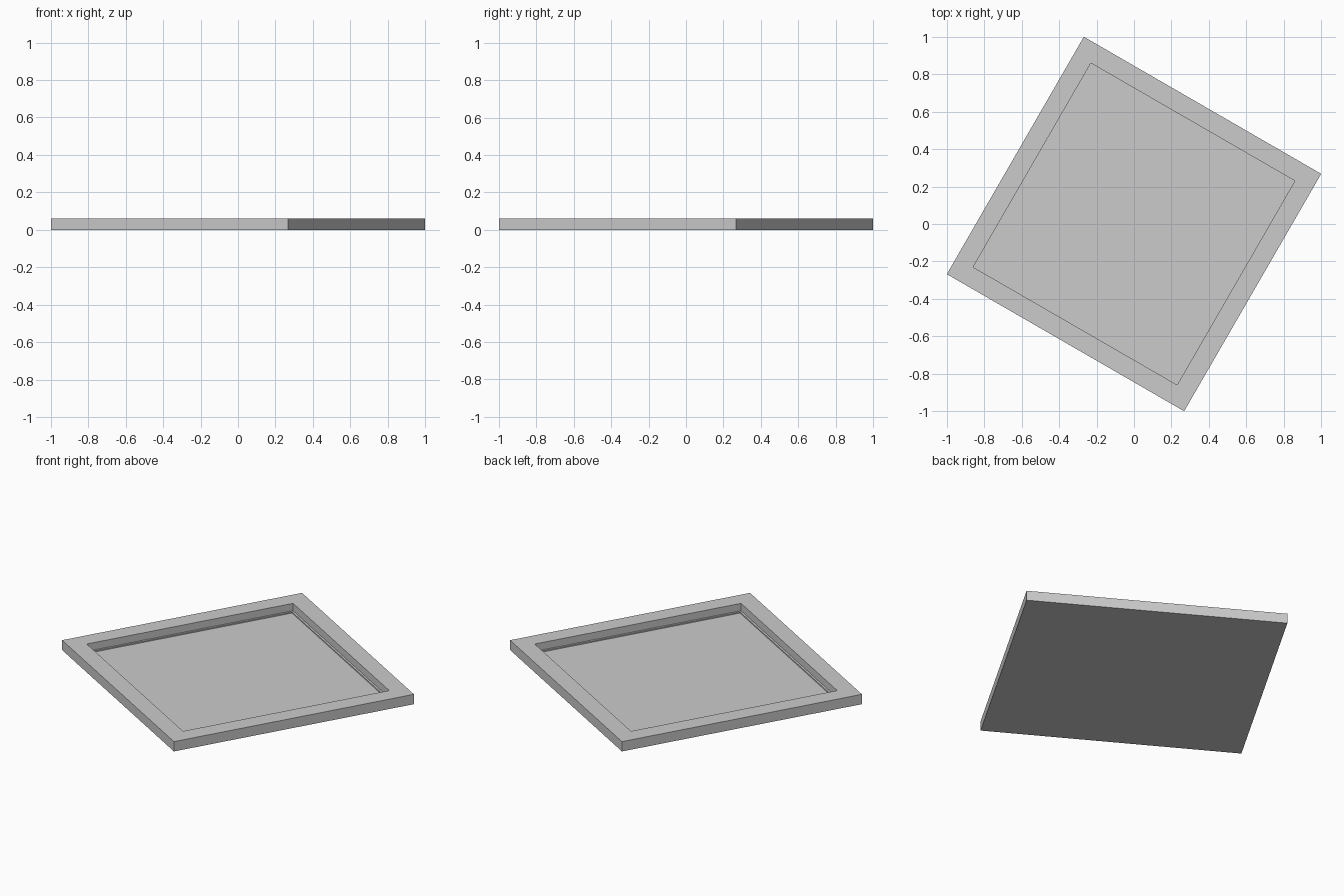
import bpy, bmesh
from math import radians
from mathutils import Matrix

cube = bpy.data.objects.get("Cube")
if cube:
    bpy.data.objects.remove(cube, do_unlink=True)

grey = bpy.data.materials.new("plain grey")
grey.use_nodes = True
colour = (0.6, 0.6, 0.6, 1)
grey.diffuse_color = colour
grey.node_tree.nodes["Principled BSDF"].inputs["Base Color"].default_value = colour

OUTER, OPENING, LEDGE = 0.732, 0.629, 0.617   # half widths
TOP, LEDGE_Z, FLOOR_Z = 0.06, 0.015, 0.008


def square_ring(bm, half, z):
    return [bm.verts.new((sx * half, sy * half, z))
            for sx, sy in ((-1, -1), (1, -1), (1, 1), (-1, 1))]


# Square tray: outer wall, flat rim, inner wall, narrow ledge and sunken floor
bm = bmesh.new()
profile = [(OUTER, 0), (OUTER, TOP), (OPENING, TOP),
           (OPENING, LEDGE_Z), (LEDGE, LEDGE_Z), (LEDGE, FLOOR_Z)]
rings = [square_ring(bm, half, z) for half, z in profile]
for low, high in zip(rings, rings[1:]):
    for i in range(4):
        j = (i + 1) % 4
        bm.faces.new((low[i], low[j], high[j], high[i]))
bm.faces.new(rings[-1])
bm.faces.new(reversed(rings[0]))
bm.transform(Matrix.Rotation(radians(-30), 4, "Z"))
bmesh.ops.recalc_face_normals(bm, faces=bm.faces)

mesh = bpy.data.meshes.new("square_tray")
bm.to_mesh(mesh)
bm.free()
mesh.materials.append(grey)
tray = bpy.data.objects.new("square_tray", mesh)
bpy.context.collection.objects.link(tray)
